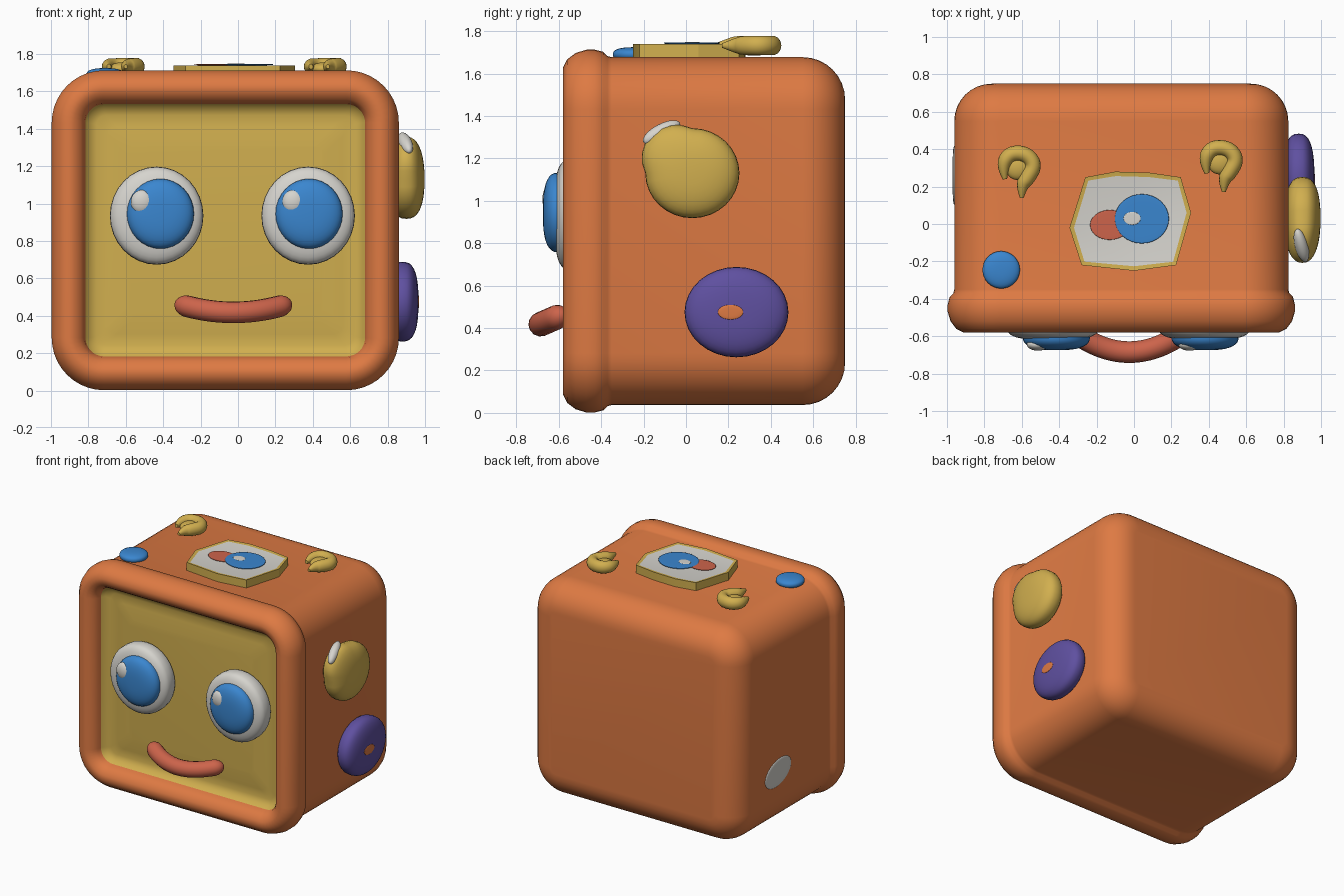
import bpy, bmesh, math
from mathutils import Euler, Vector

if "Cube" in bpy.data.objects:
    bpy.data.objects.remove(bpy.data.objects["Cube"])


def mat(name, r, g, b):
    m = bpy.data.materials.new(name)
    lin = [((c / 255 + 0.055) / 1.055) ** 2.4 for c in (r, g, b)]
    m.diffuse_color = (*lin, 1)
    m.use_nodes = True
    m.node_tree.nodes["Principled BSDF"].inputs["Base Color"].default_value = m.diffuse_color
    return m


ORANGE = mat("orange", 222, 122, 67)
YELLOW = mat("yellow", 209, 175, 79)
BLUE = mat("blue", 58, 134, 207)
WHITE = mat("white", 214, 212, 206)
RED = mat("coral red", 205, 100, 75)
PURPLE = mat("purple", 95, 80, 160)


def finish(name, bm, *mats, angle=50):
    me = bpy.data.meshes.new(name)
    bmesh.ops.recalc_face_normals(bm, faces=bm.faces[:])
    bm.to_mesh(me)
    bm.free()
    ob = bpy.data.objects.new(name, me)
    bpy.context.collection.objects.link(ob)
    for m in mats:
        me.materials.append(m)
    shade(ob, angle)
    return ob


def shade(ob, angle):
    bpy.ops.object.select_all(action='DESELECT')
    ob.select_set(True)
    bpy.context.view_layer.objects.active = ob
    bpy.ops.object.shade_smooth_by_angle(angle=math.radians(angle))


def rounded_rect(inset, y, n=10):
    """Upright rounded rectangle ring, inset from the outer rim."""
    w, h, cx, cz = 0.928 - inset, 0.855 - inset, -0.068, 0.857
    r = max(0.28 - inset, 0.05)
    pts = []
    for k, (sx, sz) in enumerate(((1, 1), (-1, 1), (-1, -1), (1, -1))):
        for i in range(n + 1):
            a = math.pi / 2 * (k + i / n)
            pts.append((cx + sx * (w - r) + r * math.cos(a), y,
                        cz + sz * (h - r) + r * math.sin(a)))
    return pts


def loft(name, profile, m, cap_start=False, cap_end=False):
    bm = bmesh.new()
    rings = [[bm.verts.new(p) for p in rounded_rect(*q)] for q in profile]
    for a, b in zip(rings, rings[1:]):
        for i in range(len(a)):
            j = (i + 1) % len(a)
            bm.faces.new((a[i], a[j], b[j], b[i]))
    if cap_start:
        bm.faces.new(rings[0])
    if cap_end:
        bm.faces.new(rings[-1])
    return finish(name, bm, m)


def blob(name, loc, half, m, axis=1, e=1.0, rot=(0, 0, 0), bulge=0.0):
    """Ellipsoid flattened along an axis; e below 1 gives a boxier profile."""
    bm = bmesh.new()
    bmesh.ops.create_uvsphere(bm, u_segments=32, v_segments=18, radius=1)
    turn = Euler(rot).to_matrix()
    for v in bm.verts:
        x, y, z = v.co
        r = math.hypot(x, y)
        k = r ** (e - 1) if r > 1e-4 else 0
        p = (x * k, y * k, math.copysign(abs(z) ** e, z))
        p = [p[(i - axis - 1) % 3] for i in range(3)]
        if p[1] < 0 < p[2]:
            f = 1 + bulge * abs(p[1] * p[2])
            p[1], p[2] = p[1] * f, p[2] * f
        v.co = turn @ Vector([c * s for c, s in zip(p, half)]) + Vector(loc)
    return finish(name, bm, m, angle=80)


def tube(name, pts, radii, m, kind='POLY', flat=1.0, loc=(0, 0, 0)):
    cu = bpy.data.curves.new(name, 'CURVE')
    cu.dimensions = '3D'
    cu.bevel_depth, cu.bevel_resolution, cu.use_fill_caps = 1.0, 5, True
    sp = cu.splines.new(kind)
    sp.points.add(len(pts) - 1)
    for p, co, r in zip(sp.points, pts, radii):
        p.co, p.radius = (*co, 1), r
    if kind == 'NURBS':
        sp.order_u, sp.use_endpoint_u, sp.resolution_u = 3, True, 6
    ob = bpy.data.objects.new(name, cu)
    bpy.context.collection.objects.link(ob)
    ob.location, ob.scale = loc, (1, 1, flat)
    cu.materials.append(m)
    bpy.ops.object.select_all(action='DESELECT')
    ob.select_set(True)
    bpy.context.view_layer.objects.active = ob
    bpy.ops.object.convert(target='MESH')
    shade(bpy.context.view_layer.objects.active, 60)


# Body shell: rounded back, straight sides, swollen front rim rolling inward
back = [(0.035 + 0.2 * (1 - math.sin(t)), 0.55 + 0.2 * math.cos(t))
        for t in [math.pi / 2 * i / 8 for i in range(9)]]
rim = [(0.035, -0.35), (0.03, -0.37), (0.01, -0.39), (0.0, -0.43), (0.0, -0.47),
       (0.015, -0.52), (0.045, -0.56), (0.085, -0.58), (0.12, -0.575),
       (0.155, -0.55), (0.175, -0.52), (0.185, -0.47), (0.19, -0.43)]
loft("body_shell", back + rim, ORANGE, cap_start=True)

# Recessed face panel
loft("face_panel", [(0.178, -0.495), (0.2, -0.465), (0.24, -0.45), (0.3, -0.455),
                    (0.4, -0.465)], YELLOW, cap_end=True)

# Eyes
for side, x in (("left", -0.435), ("right", 0.375)):
    dx = 0.02 if side == "left" else 0.005
    blob(side + "_eye_white", (x, -0.53, 0.935), (0.25, 0.09, 0.262), WHITE, e=0.6)
    blob(side + "_iris", (x + dx, -0.60, 0.945), (0.18, 0.075, 0.188), BLUE, e=0.75)
    blob(side + "_eye_glint", (x - 0.078, -0.645, 1.008), (0.06, 0.032, 0.065), WHITE)

# Mouth: round-ended tube bowed outward and downward
pts, radii = [], []
for i in range(41):
    t = -math.cos(math.pi * i / 40)
    x = 0.305 * t
    pts.append((x - 0.025, -0.685 + 0.115 * t * t, 0.418 + 0.05 * t * t))
    end = max(0, abs(x) - 0.245) / 0.06
    radii.append(0.058 * math.sqrt(max(0.002, 1 - end * end)))
tube("mouth", pts, radii, RED)

# Right side: yellow knob with glint, purple button with dot
blob("side_knob", (0.9, 0.03, 1.13), (0.097, 0.222, 0.212), YELLOW, axis=0, e=0.8, bulge=0.45)
blob("side_knob_glint", (0.895, -0.115, 1.322), (0.035, 0.1, 0.04), WHITE, axis=0,
     rot=(math.radians(27), 0, math.radians(15)))
blob("side_button", (0.88, 0.238, 0.475), (0.085, 0.245, 0.213), PURPLE, axis=0, e=0.75)
blob("side_button_dot", (0.963, 0.21, 0.475), (0.006, 0.06, 0.035), ORANGE, axis=0, e=0.6)

# Left side: shallow pale disc
blob("left_side_disc", (-0.958, 0.26, 0.48), (0.012, 0.16, 0.1), WHITE, axis=0, e=0.6,
     rot=(math.radians(-12), 0, 0))

# Top plaque: yellow border with inset white field
outline = [(-0.26, 0.25), (-0.1, 0.28), (0.08, 0.275), (0.25, 0.25), (0.305, 0.06), (0.225, -0.22),
           (0.0, -0.25), (-0.28, -0.22), (-0.345, -0.02)]
bm = bmesh.new()
low = bm.faces.new([bm.verts.new((x, y, 1.67)) for x, y in outline])
ext = bmesh.ops.extrude_face_region(bm, geom=[low])
for v in ext["geom"]:
    if isinstance(v, bmesh.types.BMVert):
        v.co.z = 1.738
top = [f for f in ext["geom"] if isinstance(f, bmesh.types.BMFace)][0]
bmesh.ops.inset_region(bm, faces=[top], thickness=0.024, depth=0.004)
top.material_index = 1
finish("top_plaque", bm, YELLOW, WHITE, angle=30)

# Thin painted shapes on the plaque
blob("plaque_red_spot", (-0.13, -0.005, 1.742), (0.105, 0.08, 0.003), RED, axis=2, e=0.4)
blob("plaque_blue_spot", (0.042, 0.028, 1.743), (0.145, 0.132, 0.004), BLUE, axis=2, e=0.4)
blob("plaque_white_spot", (-0.01, 0.03, 1.745), (0.046, 0.035, 0.004), WHITE, axis=2, e=0.4)

# Curled yellow knobs on top, each a tapering hook round a small core
hook = [(-0.07, -0.055, 0), (-0.085, 0.02, 0), (-0.04, 0.085, 0), (0.045, 0.08, 0),
        (0.09, 0.02, 0), (0.05, -0.05, 0), (0.02, -0.09, 0), (0.02, -0.155, 0)]
for side, x, y in (("left", -0.62, 0.295), ("right", 0.46, 0.325)):
    tube(side + "_top_curl", hook, [0.012, 0.038, 0.042, 0.042, 0.042, 0.042, 0.034, 0.01],
         YELLOW, 'NURBS', 1.1, (x, y, 1.732))
    blob(side + "_curl_core", (x, y + 0.01, 1.72), (0.07, 0.07, 0.035), YELLOW, axis=2)

# Blue stud on top
blob("top_stud", (-0.71, -0.245, 1.69), (0.1, 0.1, 0.034), BLUE, axis=2, e=0.8)
